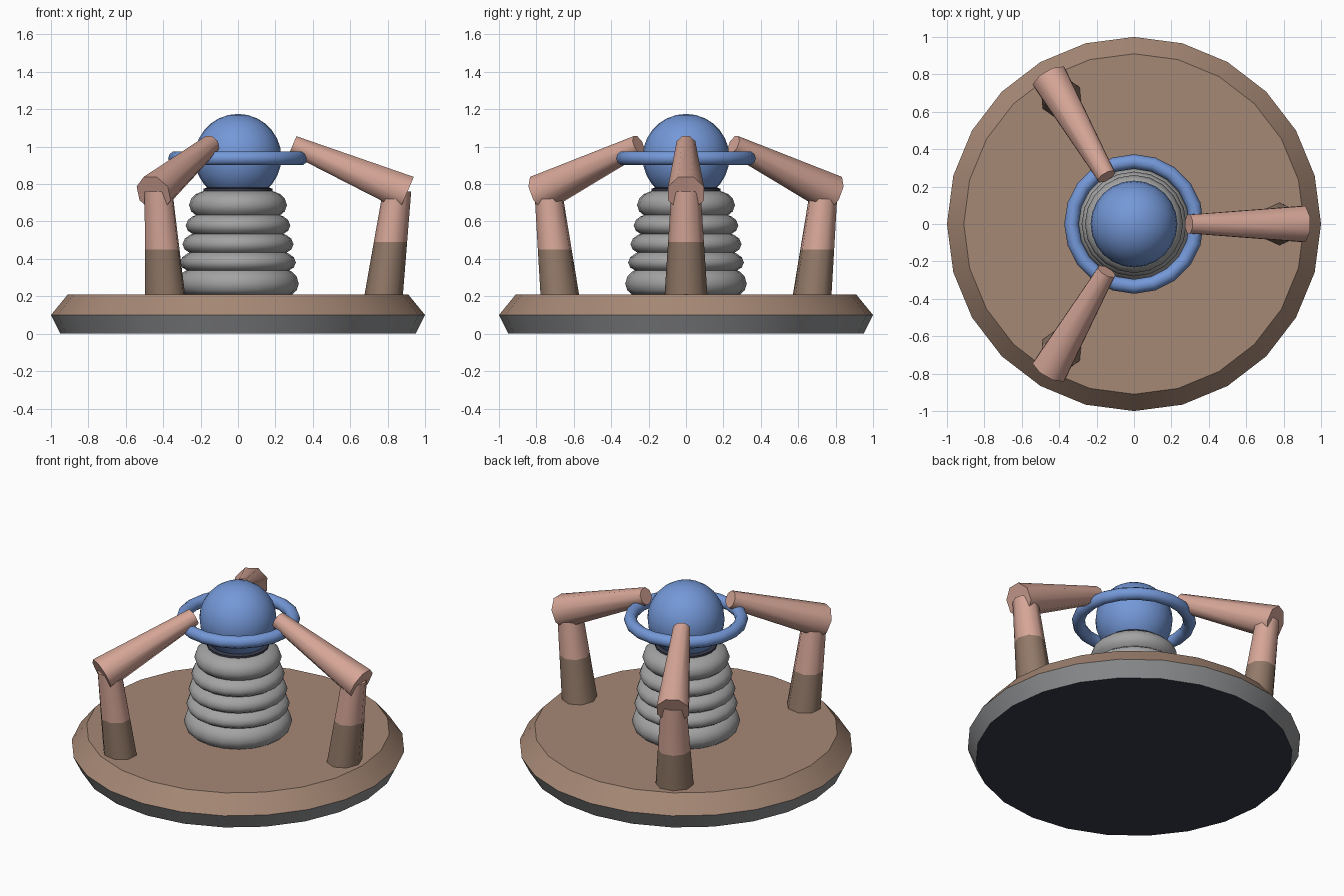
import bpy, bmesh, math
from mathutils import Vector, Matrix

if "Cube" in bpy.data.objects:
    bpy.data.objects.remove(bpy.data.objects["Cube"])


def material(name, r, g, b):
    lin = lambda c: ((c / 255 + 0.055) / 1.055) ** 2.4
    m = bpy.data.materials.new(name)
    m.diffuse_color = (lin(r), lin(g), lin(b), 1)
    m.use_nodes = True
    m.node_tree.nodes["Principled BSDF"].inputs["Base Color"].default_value = m.diffuse_color
    return m


BROWN = material("base brown", 166, 136, 117)
LEG = material("leg brown", 146, 121, 104)
GREY = material("ribbed grey", 163, 163, 163)
RIM = material("rim grey", 142, 143, 145)
NAVY = material("dark navy", 56, 59, 74)
PINK = material("arm pink", 214, 166, 151)
BLUE = material("blue", 116, 152, 216)


def finish(name, bm, mats, angle=40):
    bmesh.ops.recalc_face_normals(bm, faces=bm.faces)
    me = bpy.data.meshes.new(name)
    bm.to_mesh(me)
    bm.free()
    for m in mats:
        me.materials.append(m)
    ob = bpy.data.objects.new(name, me)
    bpy.context.collection.objects.link(ob)
    bpy.ops.object.select_all(action='DESELECT')
    ob.select_set(True)
    bpy.context.view_layer.objects.active = ob
    bpy.ops.object.shade_smooth_by_angle(angle=math.radians(angle))
    return ob


def loft(rings, indices):
    """Skin closed rings of points; indices gives a material per band, then the two caps."""
    bm = bmesh.new()
    vs = [[bm.verts.new(p) for p in ring] for ring in rings]
    n = len(vs[0])
    for k in range(len(vs) - 1):
        for i in range(n):
            j = (i + 1) % n
            f = bm.faces.new((vs[k][i], vs[k][j], vs[k + 1][j], vs[k + 1][i]))
            f.material_index = indices[k]
    bm.faces.new(vs[0]).material_index = indices[-2]
    bm.faces.new(vs[-1]).material_index = indices[-1]
    return bm


def circle(r, z, n):
    return [(r * math.cos(2 * math.pi * i / n), r * math.sin(2 * math.pi * i / n), z)
            for i in range(n)]


def lathe(name, profile, n, mats, indices=None, angle=40):
    indices = indices or [0] * (len(profile) + 1)
    return finish(name, loft([circle(r, z, n) for r, z in profile], indices), mats, angle)


# Round base: grey rim below, brown above, navy underside
lathe("base", [(0.95, 0), (1.0, 0.1), (0.91, 0.21)], 24, [RIM, BROWN, NAVY], [0, 1, 2, 1], 30)

# Ribbed body: five stacked bulges that shrink upwards
bulges = [(0.325, 0.205, 0.335), (0.31, 0.335, 0.43), (0.297, 0.43, 0.53),
          (0.28, 0.53, 0.63), (0.262, 0.63, 0.75)]
profile = []
for r, lo, hi in bulges:
    h = hi - lo
    profile += [(r - 0.036, lo + 0.004), (r - 0.012, lo + 0.2 * h), (r, lo + 0.48 * h),
                (r - 0.012, lo + 0.78 * h), (r - 0.036, hi - 0.004)]
profile += [(0.18, 0.765)]
lathe("ribbed_body", profile, 20, [GREY], angle=50)

# Dark collar under the ball
lathe("collar", [(0.185, 0.755), (0.185, 0.775), (0.165, 0.782)], 20, [NAVY])

# Blue ball
bm = bmesh.new()
bmesh.ops.create_uvsphere(bm, u_segments=24, v_segments=14, radius=0.232,
                          matrix=Matrix.Translation((0, 0, 0.943)))
finish("ball", bm, [BLUE])

# Blue ring around the ball
bpy.ops.mesh.primitive_torus_add(major_segments=20, minor_segments=10, major_radius=0.334,
                                 minor_radius=0.039, location=(0, 0, 0.938))
ring = bpy.context.object
ring.name = "ring"
ring.data.materials.append(BLUE)
bpy.ops.object.shade_smooth_by_angle(angle=math.radians(60))


def oct_ring(centre, axis, r, n=8):
    """Octagon across an axis that lies in the xz plane, flat side up."""
    axis = Vector(axis).normalized()
    side = Vector((0, 1, 0))
    up = axis.cross(side)
    return [Vector(centre) + r * (math.cos(a) * side + math.sin(a) * up)
            for a in (2 * math.pi * (i + 0.5) / n for i in range(n))]


def leg_ring(x, z, rx, ry):
    return [(x + rx * c, ry * s, z) for c, s, _ in circle(1, 0, 8)]


# Three bent arms: two-tone upright post and a tapering forearm
for k, split in enumerate((0.49, 0.45, 0.45)):
    t = (split - 0.2) / 0.56
    rings = [leg_ring(0.778, 0.2, 0.103, 0.115),
             leg_ring(0.778 + 0.072 * t, split, 0.103 - 0.027 * t, 0.115 - 0.037 * t),
             leg_ring(0.85, 0.76, 0.076, 0.078)]
    post = finish(f"post_{k + 1}", loft(rings, [0, 1, 0, 1]), [LEG, PINK], 50)

    inner, outer = Vector((0.293, 0, 1.01)), Vector((0.902, 0, 0.75))
    axis = outer - inner
    rings = [oct_ring(inner, axis, 0.054), oct_ring(outer, axis, 0.104)]
    arm = finish(f"forearm_{k + 1}", loft(rings, [0, 0, 0]), [PINK], 50)
    for ob in (post, arm):
        ob.rotation_euler.z = k * 2 * math.pi / 3
